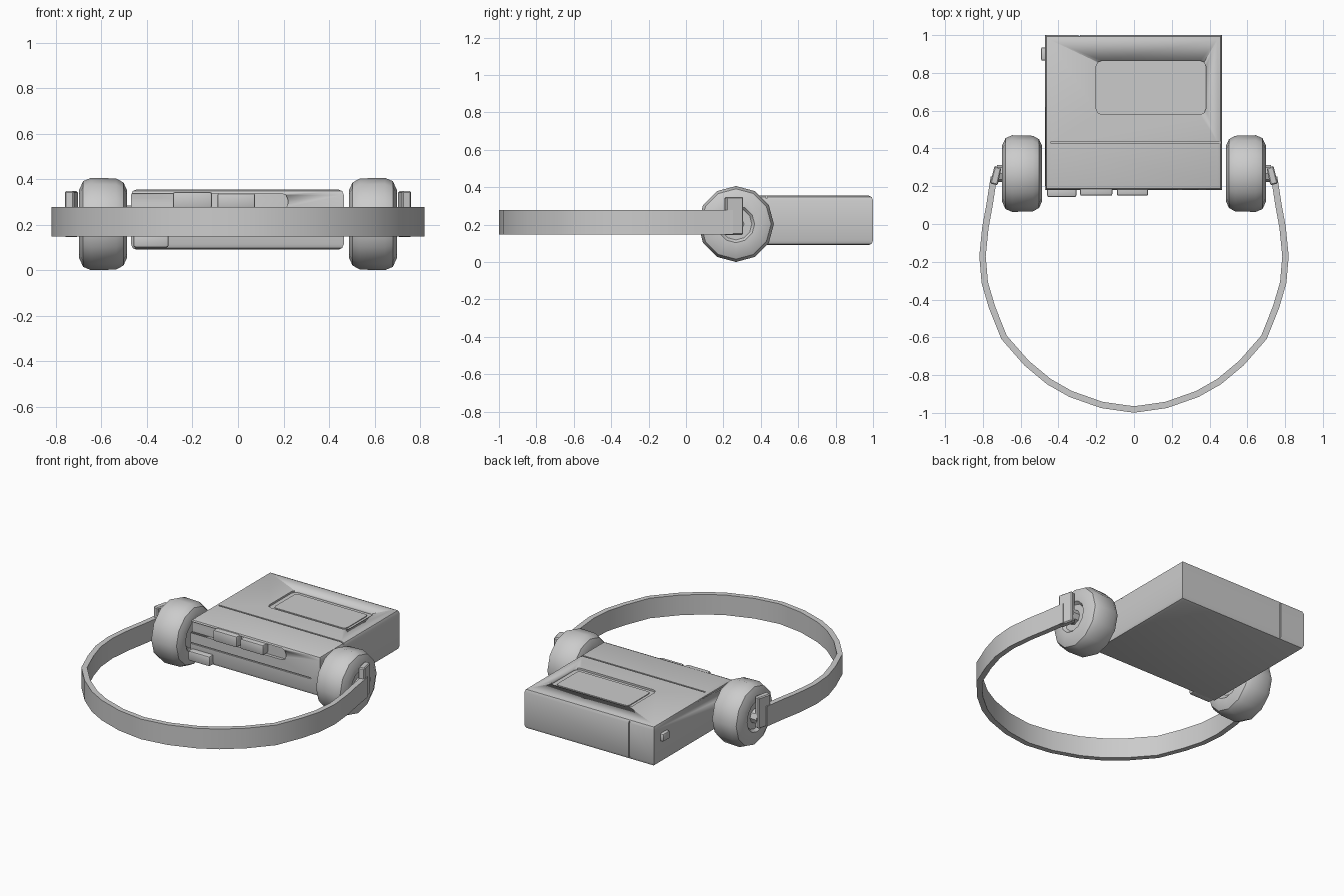
import bpy, bmesh
from math import sin, cos, pi
from mathutils import Vector

if "Cube" in bpy.data.objects:
    bpy.data.objects.remove(bpy.data.objects["Cube"])


def finish(bm, name, smooth=None):
    bmesh.ops.recalc_face_normals(bm, faces=bm.faces[:])
    me = bpy.data.meshes.new(name)
    bm.to_mesh(me)
    bm.free()
    ob = bpy.data.objects.new(name, me)
    bpy.context.collection.objects.link(ob)
    if smooth:
        bpy.ops.object.select_all(action='DESELECT')
        ob.select_set(True)
        bpy.context.view_layer.objects.active = ob
        bpy.ops.object.shade_smooth_by_angle(angle=smooth)
    return ob


def box(name, lo, hi, bevel=0.0, skip_axis=None, only_axis=None, segs=2):
    """Box between two corners; bevel can skip or be limited to edges along one axis."""
    bm = bmesh.new()
    bmesh.ops.create_cube(bm, size=1)
    for v in bm.verts:
        v.co = Vector([(a + b) / 2 + c * (b - a) for a, b, c in zip(lo, hi, v.co)])
    if bevel:
        def along(e, ax):
            d = e.verts[0].co - e.verts[1].co
            return abs(d[ax]) > 0.9 * d.length
        edges = [e for e in bm.edges
                 if (skip_axis is None or not along(e, skip_axis))
                 and (only_axis is None or along(e, only_axis))]
        bmesh.ops.bevel(bm, geom=edges, offset=bevel, segments=segs,
                        profile=0.5, affect='EDGES')
    return finish(bm, name, 0.6 if bevel else None)


def cut(target, cutter):
    cutter.hide_render = True
    cutter.hide_viewport = True
    m = target.modifiers.new("cut", 'BOOLEAN')
    m.operation = 'DIFFERENCE'
    m.solver = 'EXACT'
    m.object = cutter


# Player body
body = box("player_body", (-0.47, 0.18, 0.09), (0.465, 1.0, 0.355), 0.025, skip_axis=2)

# Window recess, lid seams and the finger recess behind the buttons
cutters = [
    box("window_cutter", (-0.20, 0.58, 0.343), (0.38, 0.865, 0.40), 0.03, only_axis=2),
    box("lid_seam_cutter", (-0.44, 0.426, 0.342), (0.47, 0.436, 0.40)),
    box("back_seam_cutter", (-0.294, 0.99, 0.10), (-0.287, 1.05, 0.34)),
    box("front_seam_cutter", (-0.50, 0.15, 0.196), (0.40, 0.188, 0.203)),
    box("button_recess_cutter", (-0.50, 0.12, 0.265), (0.22, 0.200, 0.338), 0.03, only_axis=1),
]
for c in cutters:
    cut(body, c)

# Raised cassette window inside its recess
box("window_pane", (-0.17, 0.605, 0.335), (0.35, 0.84, 0.348), 0.02, only_axis=2)

# Front buttons and side jack
box("button_left", (-0.46, 0.142, 0.10), (-0.305, 0.20, 0.165), 0.01)
box("button_middle", (-0.285, 0.15, 0.272), (-0.115, 0.21, 0.343), 0.008)
box("button_right", (-0.09, 0.15, 0.272), (0.075, 0.21, 0.338), 0.008)
box("side_jack", (-0.492, 0.865, 0.235), (-0.46, 0.935, 0.285), 0.008)

# Ear cushions: profile (x, radius) revolved about the x axis
EAR_Y, EAR_Z, SIDES = 0.267, 0.203, 12
PROFILE = [(0.515, 0.08), (0.488, 0.11), (0.488, 0.15), (0.503, 0.182), (0.535, 0.2),
           (0.645, 0.203), (0.68, 0.188), (0.698, 0.15), (0.698, 0.10), (0.68, 0.085)]


def revolve(name, profile, side, sides=SIDES, smooth=0.6):
    bm = bmesh.new()
    rings = [[bm.verts.new((side * x, EAR_Y + r * sin(2 * pi * i / sides),
                            EAR_Z + r * cos(2 * pi * i / sides)))
              for i in range(sides)] for x, r in profile]
    for a, b in zip(rings, rings[1:]):
        for i in range(sides):
            j = (i + 1) % sides
            bm.faces.new((a[i], a[j], b[j], b[i]))
    bm.faces.new(rings[0])
    bm.faces.new(rings[-1])
    return finish(bm, name, smooth)


# Slanted clip joining the band to each ear cushion
def clip(name, side):
    bm = bmesh.new()
    plan = [(0.722, 0.205), (0.762, 0.215), (0.738, 0.308), (0.702, 0.295)]
    low, high = ([bm.verts.new((side * x, y, z)) for x, y in plan] for z in (0.145, 0.347))
    bm.faces.new(low)
    bm.faces.new(high)
    for i in range(4):
        j = (i + 1) % 4
        bm.faces.new((low[i], low[j], high[j], high[i]))
    bmesh.ops.bevel(bm, geom=bm.edges[:], offset=0.006, segments=1, affect='EDGES')
    return finish(bm, name)


for side, label in ((1, "right"), (-1, "left")):
    revolve("ear_cushion_" + label, PROFILE, side)
    revolve("ear_pin_" + label, [(0.67, 0.045), (0.725, 0.045)], side, 8)
    clip("band_clip_" + label, side)

# Headband: flat strip along an open arc, half path mirrored
half = [(0.742, 0.25), (0.765, 0.10), (0.787, -0.02), (0.802, -0.17), (0.79, -0.31),
        (0.752, -0.44), (0.688, -0.60), (0.57, -0.735), (0.45, -0.835),
        (0.335, -0.90), (0.17, -0.958)]
path = [Vector(p) for p in half] + [Vector((0, -0.982))]
path += [Vector((-x, y)) for x, y in reversed(half)]
bm = bmesh.new()
loops = []
for i, p in enumerate(path):
    t = (path[min(i + 1, len(path) - 1)] - path[max(i - 1, 0)]).normalized()
    n = Vector((-t.y, t.x)) * 0.017
    loops.append([bm.verts.new((p.x + s * n.x, p.y + s * n.y, z))
                  for s, z in ((1, 0.147), (1, 0.278), (-1, 0.278), (-1, 0.147))])
for a, b in zip(loops, loops[1:]):
    for i in range(4):
        j = (i + 1) % 4
        bm.faces.new((a[i], a[j], b[j], b[i]))
bm.faces.new(loops[0])
bm.faces.new(loops[-1])
finish(bm, "headband", 0.5)
